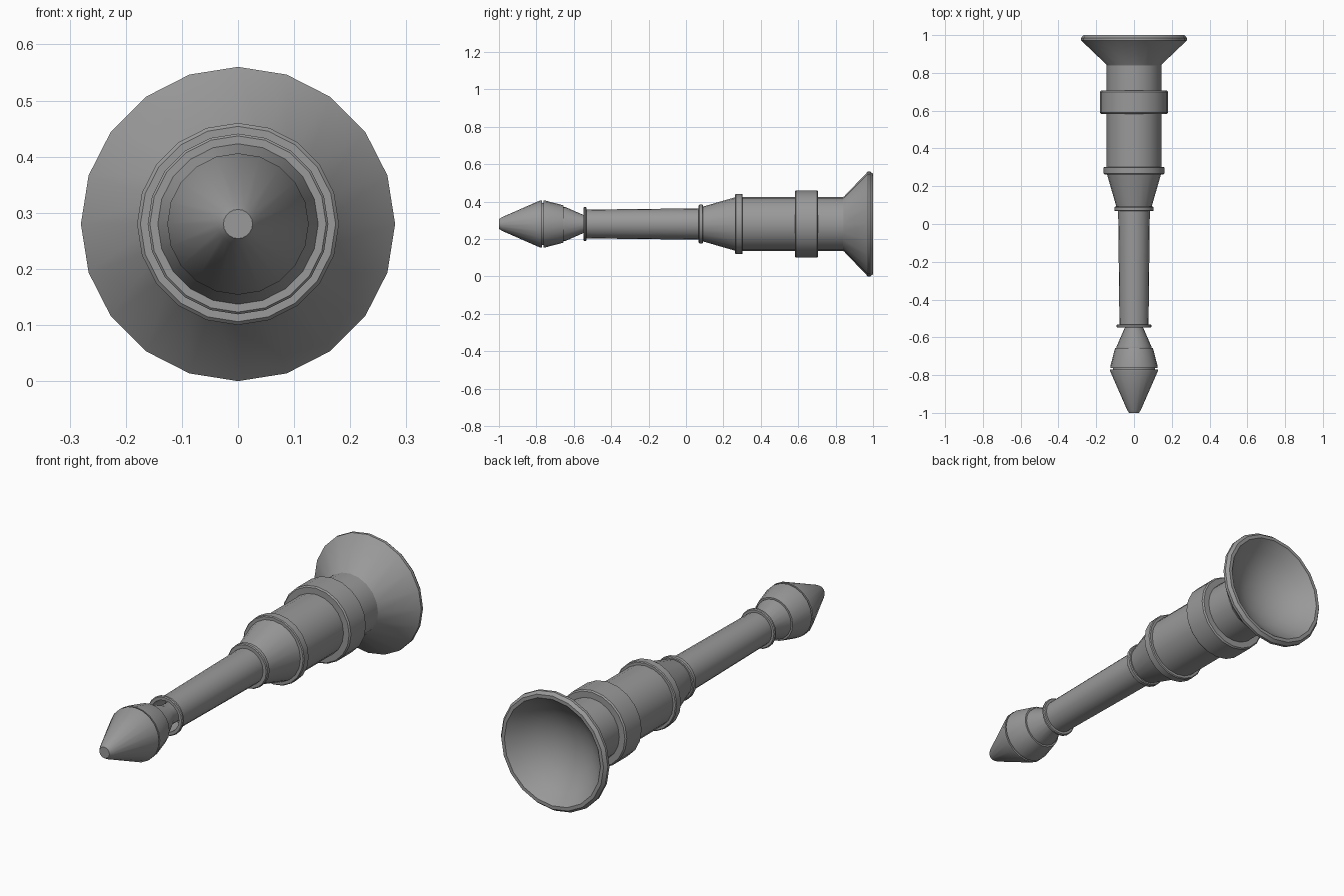
import bpy, bmesh, math

SIDES = 20
AXIS_Z = 0.28

cube = bpy.data.objects.get("Cube")
if cube:
    bpy.data.objects.remove(cube)

metal = bpy.data.materials.new("grey metal")
metal.use_nodes = True
colour = (0.32, 0.32, 0.32, 1)
metal.diffuse_color = colour
metal.node_tree.nodes["Principled BSDF"].inputs["Base Color"].default_value = colour


def lathe(name, profile):
    """Turn (y, radius) points around the launcher's long axis."""
    bm = bmesh.new()
    rings = []
    for y, r in profile:
        if r == 0:
            rings.append([bm.verts.new((0, y, AXIS_Z))] * SIDES)
            continue
        ring = []
        for i in range(SIDES):
            a = math.tau * i / SIDES
            ring.append(bm.verts.new((r * math.cos(a), y, AXIS_Z + r * math.sin(a))))
        rings.append(ring)
    for a, b in zip(rings, rings[1:]):
        for i in range(SIDES):
            j = (i + 1) % SIDES
            corners = list(dict.fromkeys((a[i], a[j], b[j], b[i])))
            bm.faces.new(corners)
    bmesh.ops.recalc_face_normals(bm, faces=bm.faces)
    mesh = bpy.data.meshes.new(name)
    bm.to_mesh(mesh)
    bm.free()
    mesh.materials.append(metal)
    mesh.shade_smooth()
    mesh.set_sharp_from_angle(angle=math.radians(30))
    obj = bpy.data.objects.new(name, mesh)
    bpy.context.collection.objects.link(obj)


def collar(name, y0, y1, r, bevel=0.004):
    """Solid ring with softened rims."""
    lathe(name, [(y0, 0), (y0, r - bevel), (y0 + bevel, r),
                 (y1 - bevel, r), (y1, r - bevel), (y1, 0)])


# Warhead: blunt nose cone, body and tapering neck
lathe("nose_cone", [(-1, 0), (-1, 0.026), (-0.985, 0.036), (-0.78, 0.126),
                    (-0.77, 0.126), (-0.77, 0)])
lathe("warhead_groove", [(-0.772, 0), (-0.772, 0.112), (-0.758, 0.112), (-0.758, 0)])
lathe("warhead_body", [(-0.763, 0), (-0.763, 0.125), (-0.752, 0.125),
                       (-0.656, 0.1), (-0.656, 0)])
lathe("warhead_neck", [(-0.657, 0), (-0.657, 0.092), (-0.648, 0.092),
                       (-0.545, 0.047), (-0.45, 0.047), (-0.45, 0)])

# Barrel with an open muzzle lip
lathe("barrel", [(-0.45, 0), (-0.45, 0.066), (-0.548, 0.074), (-0.548, 0.088),
                 (-0.544, 0.092), (-0.536, 0.092), (-0.532, 0.088),
                 (-0.532, 0.077), (0.08, 0.084), (0.08, 0)])
collar("barrel_collar", 0.068, 0.092, 0.104)

# Rear chamber
lathe("taper", [(0.08, 0), (0.08, 0.09), (0.27, 0.145), (0.27, 0)])
collar("taper_collar", 0.263, 0.303, 0.161)
lathe("chamber", [(0.28, 0), (0.28, 0.145), (0.85, 0.145), (0.85, 0)])
collar("chamber_band", 0.583, 0.706, 0.18, 0.006)

# Flared exhaust bell with a dished back
lathe("exhaust_bell", [(0.835, 0), (0.835, 0.143), (0.845, 0.147), (0.972, 0.28),
                       (0.985, 0.28), (1, 0.268), (1, 0.252), (0.95, 0.205),
                       (0.905, 0.145), (0.878, 0.075), (0.868, 0)])
